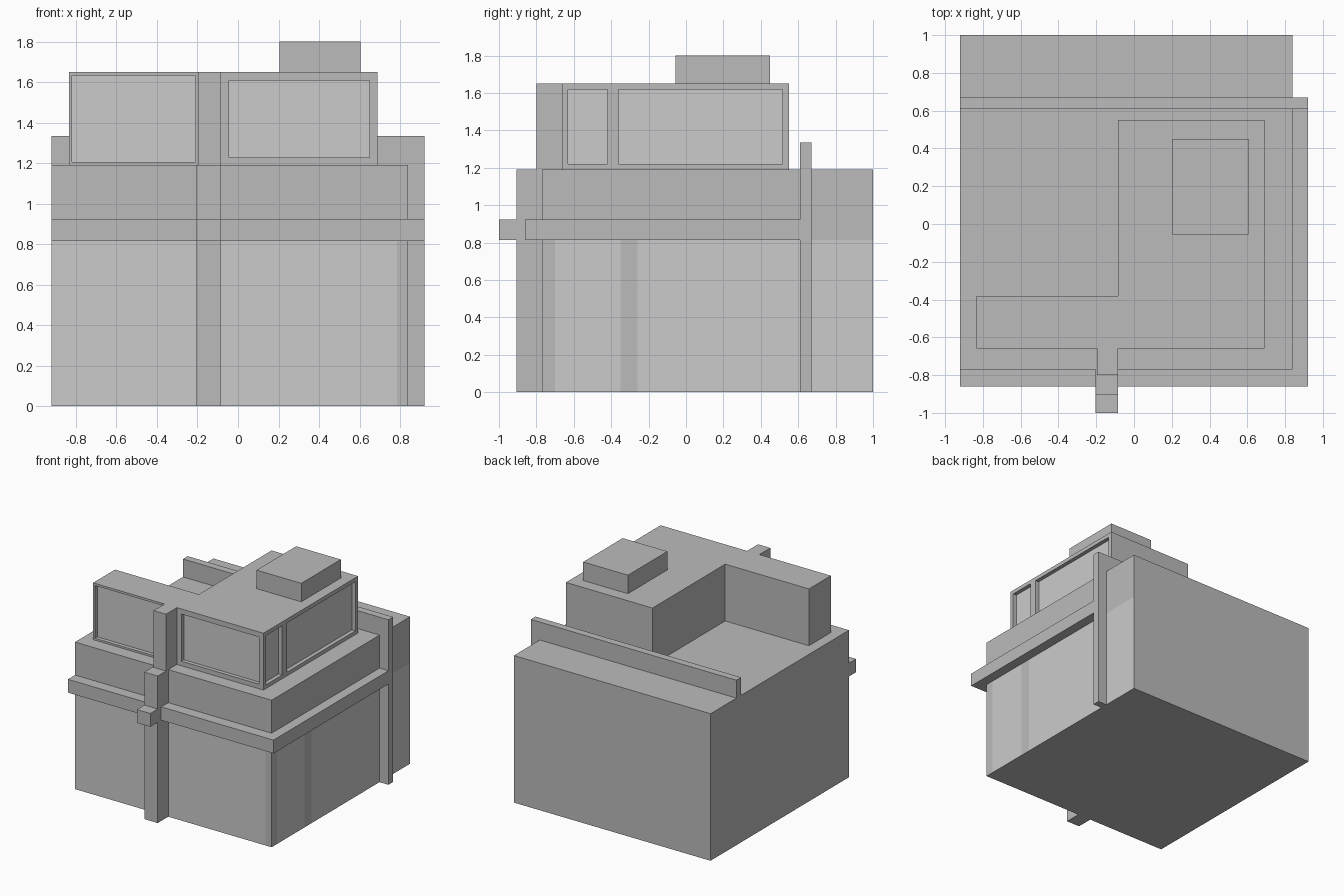
import bpy, bmesh
from mathutils import Vector

if "Cube" in bpy.data.objects:
    bpy.data.objects.remove(bpy.data.objects["Cube"])


def material(name, v):
    m = bpy.data.materials.new(name)
    m.diffuse_color = (v, v, v, 1)
    m.use_nodes = True
    m.node_tree.nodes["Principled BSDF"].inputs["Base Color"].default_value = m.diffuse_color
    return m


WALL = material("wall_grey", 0.5)
GLASS = material("glass_grey", 0.8)


def finish(name, bm, mats):
    bmesh.ops.recalc_face_normals(bm, faces=bm.faces)
    me = bpy.data.meshes.new(name)
    bm.to_mesh(me)
    bm.free()
    for m in mats:
        me.materials.append(m)
    ob = bpy.data.objects.new(name, me)
    bpy.context.collection.objects.link(ob)
    return ob


def add_box(bm, x, y, z):
    vs = bmesh.ops.create_cube(bm, size=1)["verts"]
    for v in vs:
        v.co = Vector([a[0] + (c + 0.5) * (a[1] - a[0]) for a, c in zip((x, y, z), v.co)])


def box(name, x, y, z, mat=WALL):
    bm = bmesh.new()
    add_box(bm, x, y, z)
    return finish(name, bm, [mat])


def prism(name, points, direction):
    # Extrude a flat outline along a direction
    bm = bmesh.new()
    face = bm.faces.new([bm.verts.new(p) for p in points])
    new = bmesh.ops.extrude_face_region(bm, geom=[face], use_keep_orig=True)["geom"]
    bmesh.ops.translate(bm, vec=direction, verts=[g for g in new if isinstance(g, bmesh.types.BMVert)])
    return finish(name, bm, [WALL])


# Main body, with flush shop glass on the front and right sides
bm = bmesh.new()
add_box(bm, (-0.92, 0.84), (-0.77, 1.0), (0, 1.19))
cuts = [(2, 0.815), (0, 0.785), (1, -0.70), (1, -0.35), (1, -0.26), (1, 0.64)]
for axis, pos in cuts:
    n = Vector((0, 0, 0))
    n[axis] = 1
    bmesh.ops.bisect_plane(bm, geom=bm.verts[:] + bm.edges[:] + bm.faces[:],
                           plane_co=n * pos, plane_no=n)
bm.normal_update()
for f in bm.faces:
    c, n = f.calc_center_median(), f.normal
    front = n.y < -0.9 and c.x < 0.785
    right = n.x > 0.9 and c.y > -0.70 and not -0.35 < c.y < -0.26
    if c.z < 0.815 and (front or right):
        f.material_index = 1
finish("main_body", bm, [WALL, GLASS])

# Canopy ledge around the front and right
prism("canopy_ledge", [(x, y, 0.815) for x, y in (
    (-0.92, -0.86), (0.92, -0.86), (0.92, 0.61), (0.84, 0.61), (0.84, -0.77), (-0.92, -0.77))],
    (0, 0, 0.108))

# Fin wall that runs over the roof and down the right side
prism("fin_wall", [(x, 0.61, z) for x, z in (
    (-0.92, 1.19), (-0.92, 1.335), (0.92, 1.335), (0.92, 0), (0.84, 0), (0.84, 1.19))],
    (0, 0.06, 0))

# Front pillar in two stages with its projecting block
box("front_pillar", (-0.205, -0.085), (-0.905, -0.77), (0, 1.19))
box("pillar_block", (-0.205, -0.085), (-1.0, -0.905), (0.815, 0.923))
box("upper_pillar", (-0.195, -0.085), (-0.80, -0.66), (1.19, 1.65))

# L-shaped upper storey
upper = prism("upper_storey", [(x, y, 1.19) for x, y in (
    (-0.835, -0.66), (0.69, -0.66), (0.69, 0.55), (-0.085, 0.55), (-0.085, -0.38), (-0.835, -0.38))],
    (0, 0, 0.46))

# Recessed upper windows: hidden cutter plus panes
D, T = 0.035, 0.003
cut = bmesh.new()
for x0, x1, z0, z1 in ((-0.82, -0.21, 1.205, 1.632), (-0.045, 0.65, 1.227, 1.608)):
    add_box(cut, (x0, x1), (-0.70, -0.66 + D), (z0, z1))
    box("front_window", (x0, x1), (-0.66 + D - T, -0.66 + D), (z0, z1), GLASS)
for y0, y1 in ((-0.63, -0.42), (-0.36, 0.515)):
    add_box(cut, (0.69 - D, 0.73), (y0, y1), (1.22, 1.618))
    box("side_window", (0.69 - D, 0.69 - D + T), (y0, y1), (1.22, 1.618), GLASS)
cutter = finish("window_cutter", cut, [WALL])
cutter.hide_render = True
cutter.hide_set(True)
mod = upper.modifiers.new("windows", "BOOLEAN")
mod.operation, mod.solver, mod.object = "DIFFERENCE", "EXACT", cutter

# Rooftop unit
box("roof_unit", (0.205, 0.605), (-0.055, 0.45), (1.65, 1.80))
